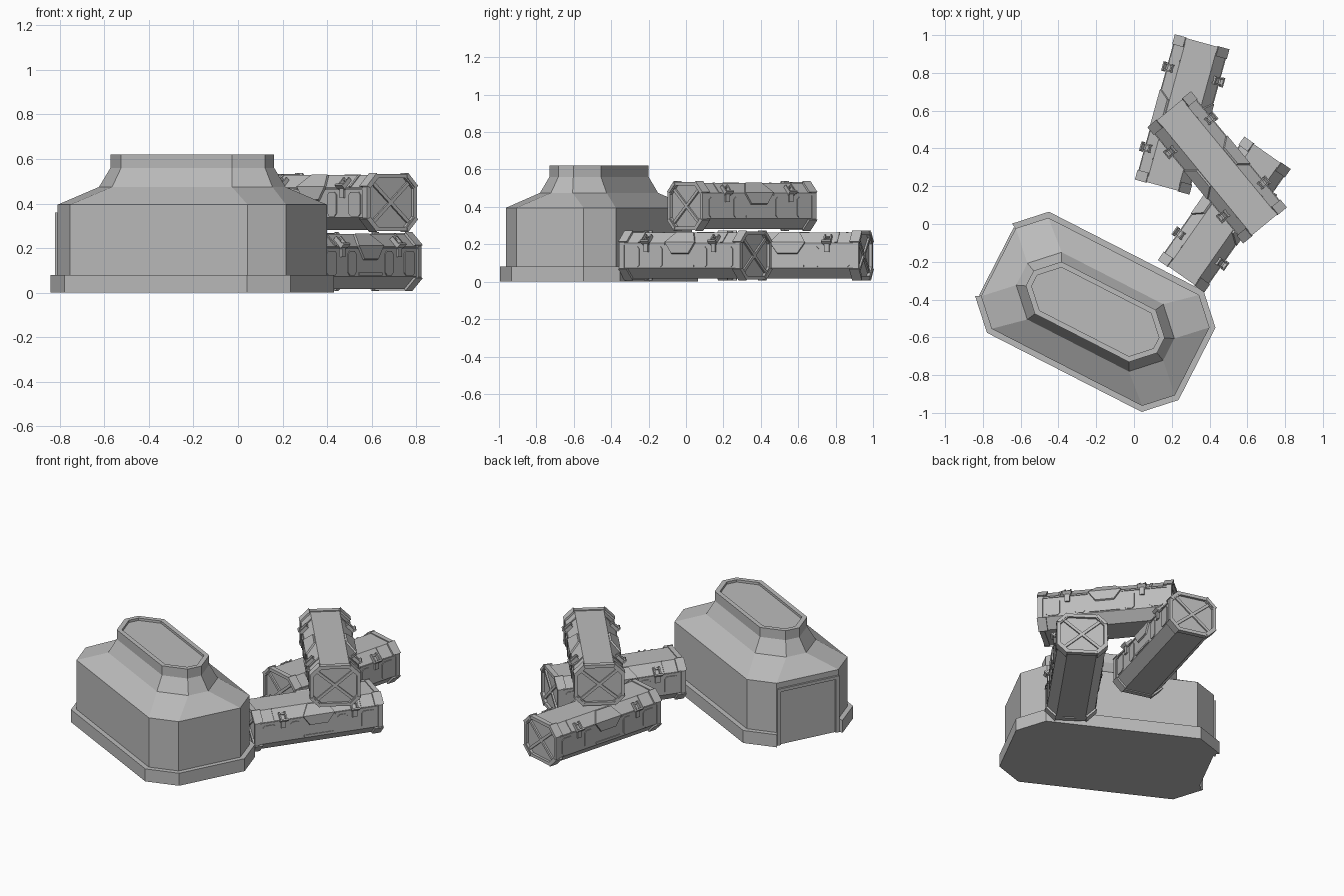
import bpy, bmesh
from math import radians
from mathutils import Matrix, Vector

cube = bpy.data.objects.get("Cube")
if cube:
    bpy.data.objects.remove(cube)

grey = bpy.data.materials.new("plain_grey")
grey.use_nodes = True
GREY = (0.5, 0.5, 0.5, 1)
grey.diffuse_color = GREY
grey.node_tree.nodes["Principled BSDF"].inputs["Base Color"].default_value = GREY


def octagon(a, b, c):
    """Rectangle of half sizes a, b with its corners cut by c."""
    return [(a, c - b), (a, b - c), (a - c, b), (c - a, b),
            (-a, b - c), (-a, c - b), (c - a, -b), (a - c, -b)]


def loft(bm, rings, closed=False):
    """Bridge rings of points; close into a tube or cap both ends."""
    loops = [[bm.verts.new(p) for p in r] for r in rings]
    pairs = list(zip(loops, loops[1:]))
    if closed:
        pairs.append((loops[-1], loops[0]))
    else:
        bm.faces.new(loops[0])
        bm.faces.new(loops[-1])
    for lo, hi in pairs:
        for i in range(len(lo)):
            j = (i + 1) % len(lo)
            bm.faces.new((lo[i], lo[j], hi[j], hi[i]))


def hull(bm, points):
    """Convex solid around points, with flat sides merged."""
    part = bmesh.new()
    for p in points:
        part.verts.new(p)
    bmesh.ops.convex_hull(part, input=part.verts)
    bmesh.ops.dissolve_limit(part, angle_limit=radians(1),
                             verts=part.verts, edges=part.edges)
    mesh = bpy.data.meshes.new("temporary")
    part.to_mesh(mesh)
    part.free()
    bm.from_mesh(mesh)
    bpy.data.meshes.remove(mesh)


def block(bm, xs, ys, zs, place=Vector):
    hull(bm, [place((x, y, z)) for x in xs for y in ys for z in zs])


def finish(bm, name):
    bmesh.ops.recalc_face_normals(bm, faces=bm.faces)
    mesh = bpy.data.meshes.new(name)
    bm.to_mesh(mesh)
    bm.free()
    mesh.materials.append(grey)
    return mesh


def add(name, mesh, matrix):
    obj = bpy.data.objects.new(name, mesh)
    obj.matrix_world = matrix
    bpy.context.collection.objects.link(obj)


# Bunker: stacked octagonal levels with a sunken roof
def level(a, b, c, z):
    return [(x, y, z) for x, y in octagon(a, b, c)]


bunker = Matrix.Translation((-0.205, -0.465, 0)) @ Matrix.Rotation(radians(-27.1), 4, 'Z')
bm = bmesh.new()
loft(bm, [level(0.576, 0.33, 0.128, 0), level(0.576, 0.33, 0.128, 0.395),
          level(0.437, 0.2, 0.135, 0.475), level(0.39, 0.155, 0.11, 0.56),
          level(0.39, 0.155, 0.11, 0.62), level(0.362, 0.128, 0.096, 0.62),
          level(0.362, 0.128, 0.096, 0.605)])
add("bunker_body", finish(bm, "bunker_body"), bunker)

# Plinth runs around every side but the doorway
bm = bmesh.new()
outer, inner = octagon(0.605, 0.36, 0.145), octagon(0.57, 0.325, 0.128)
for i in range(8):
    if i != 4:
        j = (i + 1) % 8
        hull(bm, [(x, y, z) for x, y in (outer[i], outer[j], inner[i], inner[j])
                  for z in (0, 0.08)])
add("bunker_plinth", finish(bm, "bunker_plinth"), bunker)

# Door frame on the short side
bm = bmesh.new()
depth = (-0.588, -0.57)
for s in (-1, 1):
    block(bm, depth, (s * 0.18, s * 0.202), (0, 0.36))
block(bm, depth, (-0.202, 0.202), (0.34, 0.36))
add("door_frame", finish(bm, "door_frame"), bunker)

# Crate dimensions: half width, half height, corner cut, half length
W, H, C, L = 0.14, 0.123, 0.055, 0.395
SIDES = (-1, 1)


def section(x, grow):
    return [(x, y, z) for y, z in octagon(W + grow, H + grow, C + grow * 0.6)]


def crate_body():
    bm = bmesh.new()
    loft(bm, [section(-L + 0.016, 0), section(L - 0.016, 0)])
    return finish(bm, "crate_body")


def crate_ends():
    """Rims, corner guards and crossed braces."""
    bm = bmesh.new()
    for s in SIDES:
        loft(bm, [section(s * (L - 0.03), 0.006), section(s * L, 0.006),
                  section(s * L, -0.014), section(s * (L - 0.03), -0.014)], closed=True)
        for sy in SIDES:
            for sz in SIDES:
                corner = [(W + 0.01, H - C + 0.006), (W - C + 0.006, H + 0.01),
                          (W - 0.01, H - C), (W - C, H - 0.01)]
                hull(bm, [(s * x, sy * y, sz * z) for y, z in corner
                          for x in (L - 0.05, L + 0.004)])
            ends = [(W - 0.03, H - 0.018), (W - 0.018, H - 0.03)]
            ends += [(-y, -z) for y, z in ends]
            hull(bm, [(s * x, sy * y, z) for y, z in ends for x in (L - 0.025, L - 0.006)])
    return finish(bm, "crate_ends")


def crate_badges():
    """Folded hexagonal plates over the upper side edges."""
    bm = bmesh.new()
    rows = [(0.055, W - 0.052, H - 0.002), (0.098, W, H - C), (0.055, W, H - C - 0.06)]
    for s in SIDES:
        hull(bm, [(sx * w, s * (y + d), z + d * 0.5)
                  for w, y, z in rows for sx in SIDES for d in (-0.004, 0.009)])
    return finish(bm, "crate_badges")


def crate_panels():
    """Raised side panels, edge straps and lid lip."""
    bm = bmesh.new()
    for s in SIDES:
        deep = (s * (W - 0.004), s * (W + 0.005))
        for sx in SIDES:
            for a, b in ((0.115, 0.175), (0.265, 0.345)):
                hull(bm, [(sx * x, y, z) for y in deep for x, z in
                          ((a, -0.05), (a + 0.012, -0.062), (b - 0.012, -0.062), (b, -0.05),
                           (a, 0.035), (a + 0.012, 0.047), (b - 0.012, 0.047), (b, 0.035))])
            block(bm, (sx * 0.1, sx * 0.365), deep, (0.057, 0.066))
            strap = [(W, H - C), (W - C, H), (W - 0.01, H - C), (W - C, H - 0.01)]
            hull(bm, [(sx * x, s * (y + g), z + g) for x in (0.262, 0.275)
                      for y, z in strap for g in (0, 0.003)])
        block(bm, (-0.09, 0.09), deep, (-0.062, -0.05))
    return finish(bm, "crate_panels")


def crate_latches():
    """Paired arms with a cross handle, leaning on the upper slopes."""
    bm = bmesh.new()
    for s in SIDES:
        for sx in SIDES:
            def place(p):
                x, t, n = p
                return (sx * 0.22 + x, s * (W + (n - t) * 0.707), H - C + (n + t) * 0.707)
            for arm in SIDES:
                block(bm, (arm * 0.013, arm * 0.021), (-0.012, 0.045), (-0.004, 0.02), place)
            block(bm, (-0.026, 0.026), (-0.014, -0.004), (0.008, 0.028), place)
            block(bm, (-0.016, 0.016), (0.03, 0.04), (-0.002, 0.012), place)
            block(bm, (sx * 0.22 - 0.014, sx * 0.22 + 0.014),
                  (s * (W - 0.004), s * (W + 0.01)), (0.02, H - C))
    return finish(bm, "crate_latches")


parts = [make() for make in (crate_body, crate_ends, crate_badges, crate_panels, crate_latches)]

# Two crates on the ground, one laid across them
for label, spot, turn in (("back", (0.255, 0.58, 0.14), 74.6),
                          ("side", (0.478, 0.05, 0.14), 55),
                          ("top", (0.44, 0.3, 0.405), -50.5)):
    matrix = Matrix.Translation(spot) @ Matrix.Rotation(radians(turn), 4, 'Z')
    for mesh in parts:
        add(label + "_" + mesh.name, mesh, matrix)
